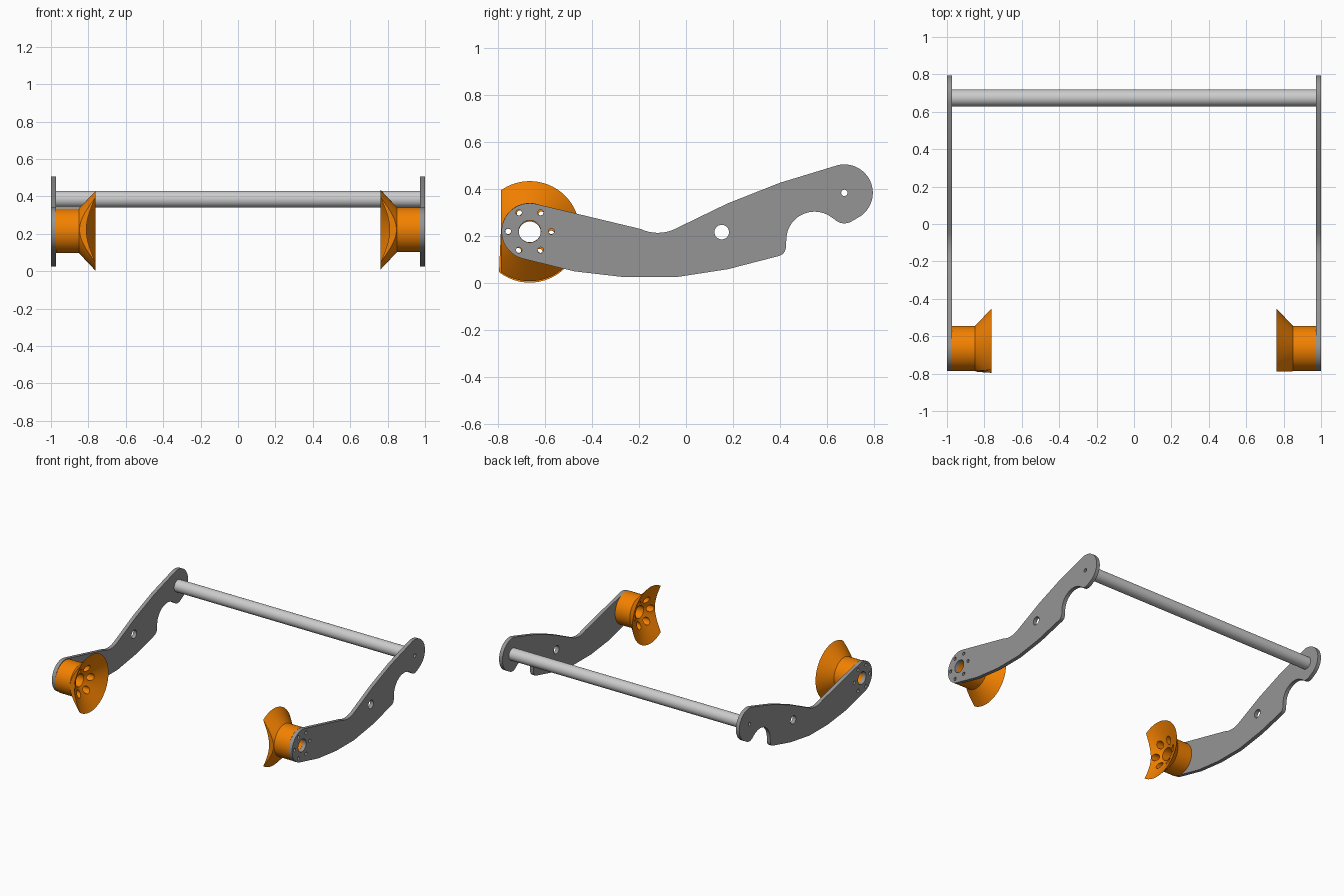
import bpy, bmesh
from math import sin, cos, pi, radians
from mathutils import Matrix

if "Cube" in bpy.data.objects:
    bpy.data.objects.remove(bpy.data.objects["Cube"])

HUB = (-0.665, 0.221)      # hub axis (y, z)
ROD = (0.674, 0.385)       # rod axis (y, z)


def material(name, rgb):
    m = bpy.data.materials.new(name)
    m.diffuse_color = (*rgb, 1)
    m.use_nodes = True
    m.node_tree.nodes["Principled BSDF"].inputs["Base Color"].default_value = m.diffuse_color
    return m


orange = material("orange", (0.9, 0.22, 0.0))
dark_grey = material("dark_grey", (0.3, 0.3, 0.3))


def arc(cy, cz, r, a0, a1, n):
    angles = [radians(a0 + (a1 - a0) * i / n) for i in range(n + 1)]
    return [(cy + r * cos(a), cz + r * sin(a)) for a in angles]


def circle(cy, cz, r, n=32):
    return arc(cy, cz, r, 0, 360, n)[:-1]


def smooth(ob):
    bpy.ops.object.select_all(action='DESELECT')
    ob.select_set(True)
    bpy.context.view_layer.objects.active = ob
    bpy.ops.object.shade_smooth_by_angle(angle=radians(25))


def add_object(name, bm):
    me = bpy.data.meshes.new(name)
    bm.to_mesh(me)
    bm.free()
    ob = bpy.data.objects.new(name, me)
    bpy.context.collection.objects.link(ob)
    return ob


def lathe(name, profile, n=64):
    """Revolve a closed (x, radius) profile about the x axis."""
    bm = bmesh.new()
    rings = [[bm.verts.new((x, r * cos(2 * pi * i / n), r * sin(2 * pi * i / n)))
              for x, r in profile] for i in range(n)]
    m = len(profile)
    for i in range(n):
        p, q = rings[i], rings[(i + 1) % n]
        for j in range(m):
            k = (j + 1) % m
            bm.faces.new((p[j], p[k], q[k], q[j]))
    bmesh.ops.recalc_face_normals(bm, faces=bm.faces)
    return add_object(name, bm)


def cut(ob, bm):
    """Subtract the solids in bm from ob."""
    cutter = add_object("cutter", bm)
    cutter.hide_render = True
    mod = ob.modifiers.new("cut", 'BOOLEAN')
    mod.operation, mod.solver, mod.object = 'DIFFERENCE', 'EXACT', cutter
    bpy.context.view_layer.objects.active = ob
    bpy.ops.object.modifier_apply(modifier=mod.name)
    bpy.data.objects.remove(cutter)


# Side plate outline and holes
outline = (arc(*ROD, 0.121, -53, 104, 28)
           + [(0.40, 0.428), (0.177, 0.34)]
           + arc(-0.12, 0.385, 0.17, -65, -115, 12)
           + arc(*HUB, 0.12, 77, 256, 30)
           + [(-0.475, 0.051), (-0.26, 0.026), (-0.045, 0.026), (0.177, 0.06)]
           + arc(0.385, 0.155, 0.04, -75, 0, 8)
           + arc(0.547, 0.185, 0.12, 180, 60, 20)
           + arc(0.674, 0.315, 0.06, 225, 300, 8))
bolts = arc(*HUB, 0.092, 0, 300, 5)
loops = [outline, circle(*HUB, 0.047, 48), circle(0.152, 0.218, 0.031), circle(*ROD, 0.0135, 24)]
loops += [circle(*b, 0.0125, 24) for b in bolts]


def side_plate(name, x):
    cu = bpy.data.curves.new(name, 'CURVE')
    cu.dimensions, cu.fill_mode, cu.extrude = '2D', 'BOTH', 0.014
    for pts in loops:
        sp = cu.splines.new('POLY')
        sp.points.add(len(pts) - 1)
        for p, (y, z) in zip(sp.points, pts):
            p.co = (y, z, 0, 1)
        sp.use_cyclic_u = True
    tmp = bpy.data.objects.new(name, cu)
    bpy.context.collection.objects.link(tmp)
    bpy.context.view_layer.update()
    me = bpy.data.meshes.new_from_object(tmp.evaluated_get(bpy.context.evaluated_depsgraph_get()))
    bpy.data.objects.remove(tmp)
    bm = bmesh.new()
    bm.from_mesh(me)
    bmesh.ops.remove_doubles(bm, verts=bm.verts, dist=1e-5)
    bmesh.ops.recalc_face_normals(bm, faces=bm.faces)
    ob = add_object(name, bm)
    ob.location.x = x
    ob.rotation_euler = (pi / 2, 0, pi / 2)
    ob.data.materials.append(dark_grey)
    smooth(ob)


# Flared hub with counterbored bolt holes and a flat cut across the front
def flared_hub(name, side, dz, tilt):
    ob = lathe(name, [(side * x, r) for x, r in
                      [(0.972, 0.047), (0.972, 0.12), (0.85, 0.12), (0.762, 0.213), (0.852, 0.047)]])
    for r, x0, x1 in ((0.0125, 0.80, 1.05), (0.026, 0.70, 0.90)):
        bm = bmesh.new()
        for y, z in arc(0, 0, 0.092, 0, 300, 5):
            place = Matrix.Translation((side * (x0 + x1) / 2, y, z)) @ Matrix.Rotation(pi / 2, 4, 'Y')
            bmesh.ops.create_cone(bm, cap_ends=True, segments=24, radius1=r, radius2=r,
                                  depth=x1 - x0, matrix=place)
        cut(ob, bm)
    bm = bmesh.new()
    bmesh.ops.create_cube(bm, size=0.5, matrix=Matrix.Translation((side * 0.85, -0.373, 0)))
    cut(ob, bm)
    ob.data.materials.clear()
    ob.data.materials.append(orange)
    ob.location = (0, HUB[0], HUB[1] + dz)
    ob.rotation_euler.x = tilt
    smooth(ob)


side_plate("left_side_plate", -0.986)
side_plate("right_side_plate", 0.986)
flared_hub("left_flared_hub", -1, -0.005, -0.045)
flared_hub("right_flared_hub", 1, 0.001, 0.0)

# Cross rod with a fine bore along its axis
rod = lathe("cross_rod", [(-0.972, 0.0135), (-0.972, 0.045), (0.972, 0.045), (0.972, 0.0135)], 48)
rod.location = (0, *ROD)
smooth(rod)
